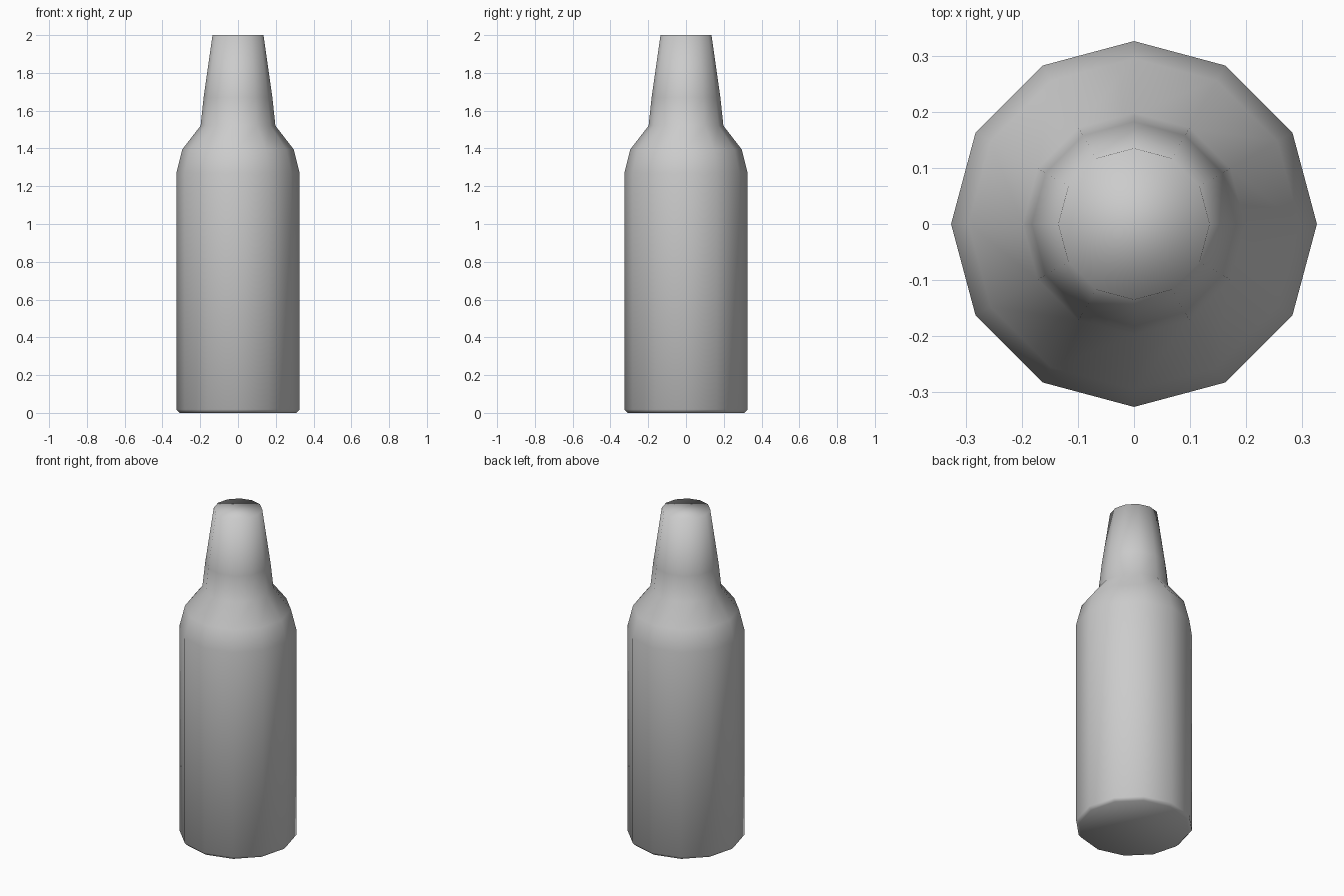
import bpy, bmesh
from math import cos, sin, pi

if "Cube" in bpy.data.objects:
    bpy.data.objects.remove(bpy.data.objects["Cube"])

SIDES = 12
# bottle outline from base to mouth: (radius, height)
PROFILE = [(0.31, 0.0), (0.326, 0.018), (0.326, 1.27), (0.295, 1.395),
           (0.198, 1.52), (0.182, 1.67), (0.135, 2.0)]

bm = bmesh.new()
rings = [[bm.verts.new((r * cos(2 * pi * i / SIDES), r * sin(2 * pi * i / SIDES), z))
          for i in range(SIDES)] for r, z in PROFILE]

# walls
for low, high in zip(rings, rings[1:]):
    for i in range(SIDES):
        j = (i + 1) % SIDES
        bm.faces.new((low[i], low[j], high[j], high[i]))

# closed base and top
bm.faces.new(rings[0][::-1])
bm.faces.new(rings[-1])

# smooth shading all over, as the rounded top and base show
for face in bm.faces:
    face.smooth = True

mesh = bpy.data.meshes.new("bottle")
bm.to_mesh(mesh)
bm.free()
bpy.context.collection.objects.link(bpy.data.objects.new("bottle", mesh))
